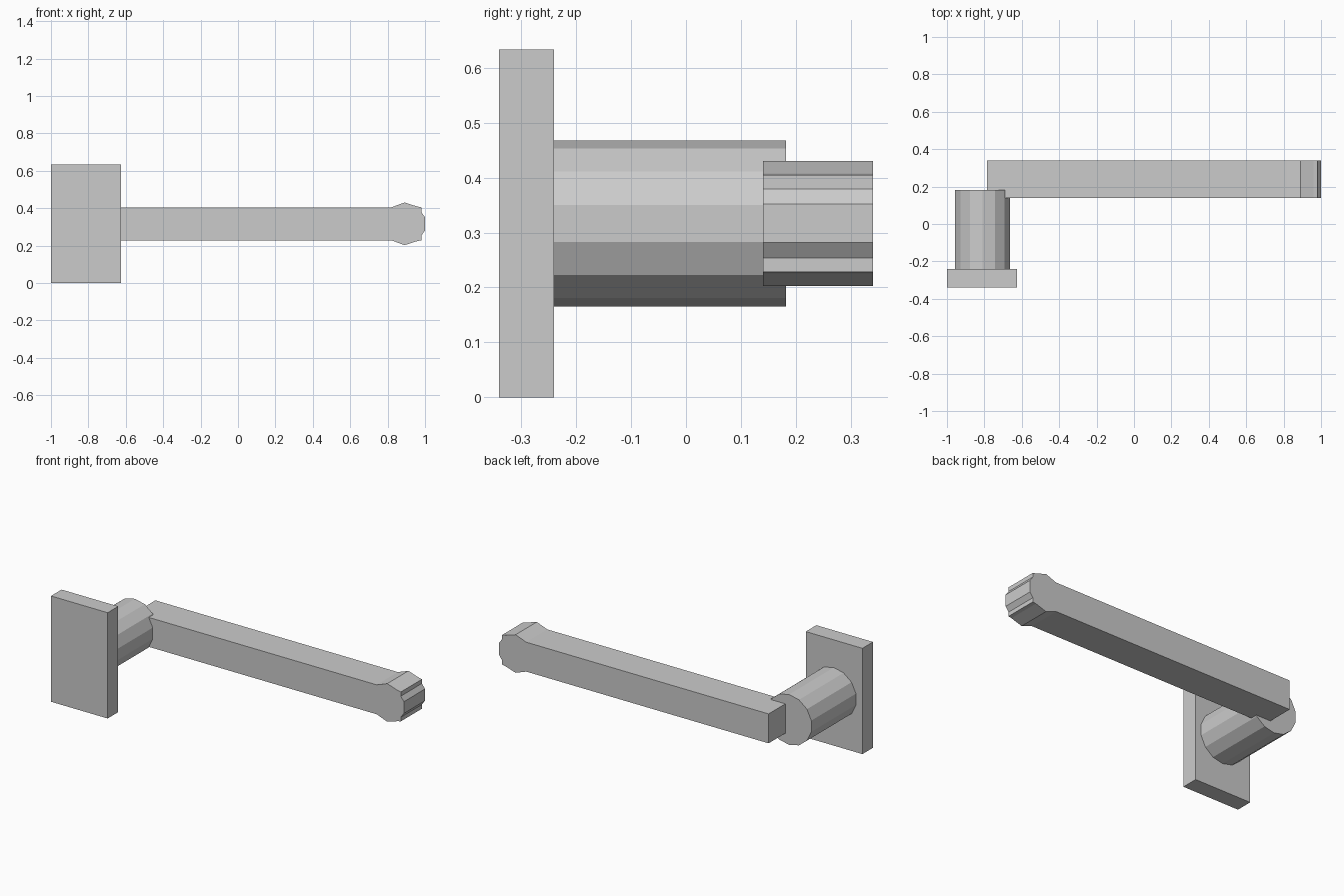
import bpy
import math
from mathutils import Vector

if "Cube" in bpy.data.objects:
    bpy.data.objects.remove(bpy.data.objects["Cube"], do_unlink=True)

GREY = (0.6, 0.6, 0.6, 1.0)
metal = bpy.data.materials.new("light_grey_metal")
metal.use_nodes = True
metal.diffuse_color = GREY
metal.node_tree.nodes["Principled BSDF"].inputs["Base Color"].default_value = GREY

MID_Z = 0.3165   # height of the spindle axis
POST_X = -0.81


def extrude_profile(name, outline, y_front, y_back):
    """Flat-shaded prism: counter-clockwise (x, z) outline seen from the front."""
    n = len(outline)
    verts = [(x, y, z) for y in (y_front, y_back) for x, z in outline]
    faces = [tuple(range(n)), tuple(reversed(range(n, 2 * n)))]
    faces += [(i, i + n, (i + 1) % n + n, (i + 1) % n) for i in range(n)]
    mesh = bpy.data.meshes.new(name)
    mesh.from_pydata(verts, [], faces)
    mesh.materials.append(metal)
    obj = bpy.data.objects.new(name, mesh)
    bpy.context.collection.objects.link(obj)
    return obj


# Wall plate
left, right, top = -1.0, -0.625, 2 * MID_Z
extrude_profile("wall_plate", [(left, 0), (right, 0), (right, top), (left, top)], -0.34, -0.24)

# Fourteen-sided post, with a corner at the top
SIDES = 14
angles = [math.pi / 2 + math.tau * i / SIDES for i in range(SIDES)]
post = [(POST_X + 0.151 * math.cos(a), MID_Z + 0.151 * math.sin(a)) for a in angles]
extrude_profile("post", post, -0.24, 0.182)

# Lever with a stepped, flared tip; the lower half mirrors the upper half
upper = [(1.0, 0.035), (0.98, 0.063), (0.98, 0.088), (0.96, 0.092),
         (0.89, 0.114), (0.82, 0.088), (-0.785, 0.088)]
lever = [(x, MID_Z + h) for x, h in upper] + [(x, MID_Z - h) for x, h in reversed(upper)]
extrude_profile("lever", lever, 0.14, 0.34)
